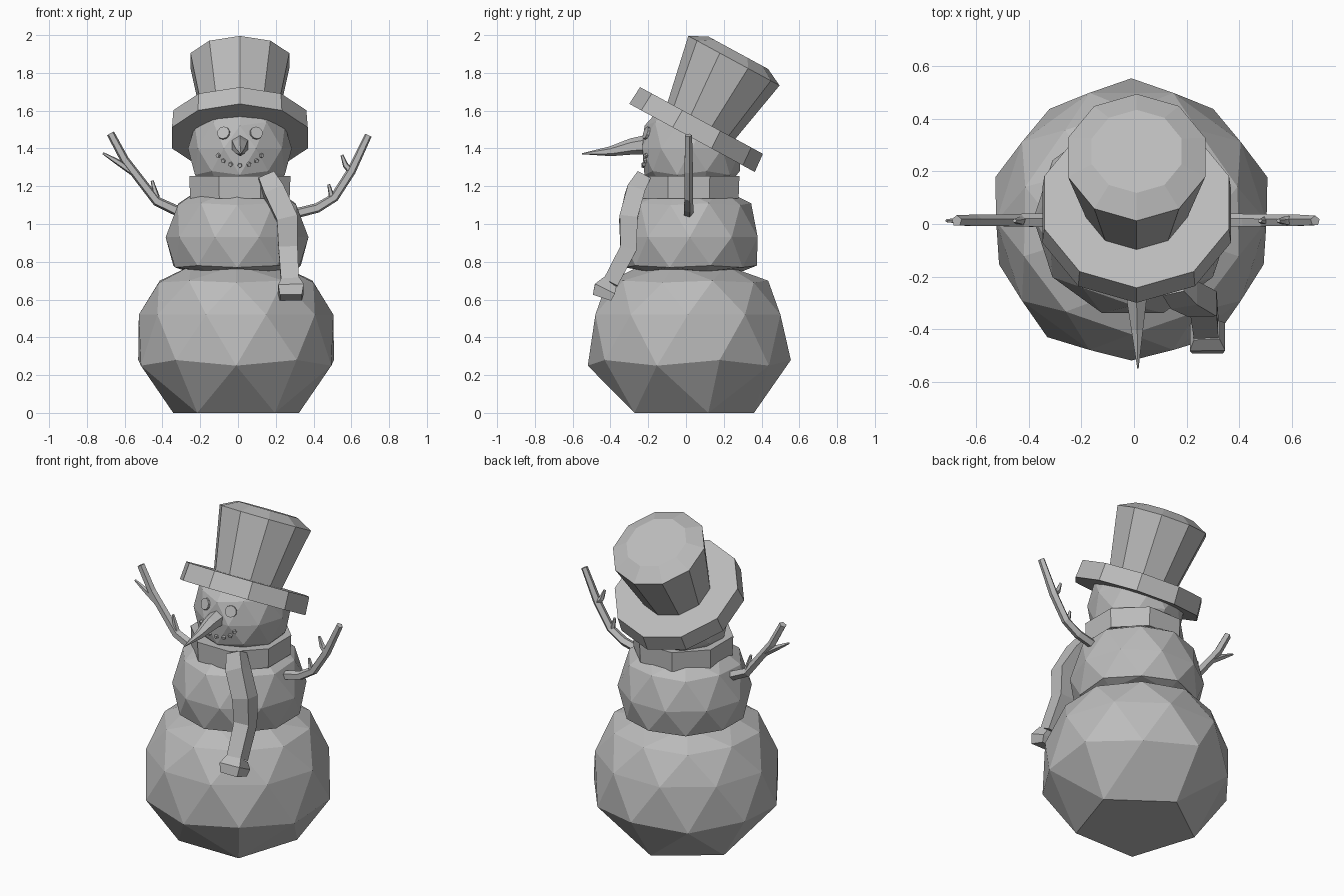
import bpy, bmesh, math
from mathutils import Vector
from mathutils.bvhtree import BVHTree

cube = bpy.data.objects.get("Cube")
if cube:
    bpy.data.objects.remove(cube)

grey = bpy.data.materials.new("plain_grey")
grey.use_nodes = True
colour = (0.5, 0.5, 0.5, 1)
grey.diffuse_color = colour
grey.node_tree.nodes["Principled BSDF"].inputs["Base Color"].default_value = colour


def finish(name, bm):
    """Turn a bmesh into a flat shaded object."""
    bmesh.ops.recalc_face_normals(bm, faces=bm.faces)
    mesh = bpy.data.meshes.new(name)
    bm.to_mesh(mesh)
    bm.free()
    mesh.materials.append(grey)
    obj = bpy.data.objects.new(name, mesh)
    bpy.context.collection.objects.link(obj)
    return obj


def snowball(x, y, rings):
    """Icosphere whose nine vertex levels follow a (height, radius) profile."""
    bm = bmesh.new()
    bmesh.ops.create_icosphere(bm, subdivisions=2, radius=1)
    levels = (-1.0, -0.9, -0.5, -0.4, 0.0, 0.4, 0.5, 0.9, 1.0)
    for v in bm.verts:
        near = min(range(len(levels)), key=lambda i: abs(levels[i] - v.co.z))
        z, r = rings[near]
        flat = Vector((v.co.y, -v.co.x, 0))
        flat = flat.normalized() * r if r else Vector()
        v.co = flat + Vector((x, y, z))
    return bm


def tube(bm, path, sides, ref, phase=0.0, wide=1.0):
    """Sweep a polygon along (point, radius) pairs, with closed ends."""
    pts = [Vector(p) for p, r in path]
    rings = []
    for i, (p, r) in enumerate(path):
        t = (pts[min(i + 1, len(pts) - 1)] - pts[max(i - 1, 0)]).normalized()
        u = Vector(ref)
        u = (u - t * u.dot(t)).normalized()
        w = t.cross(u)
        ring = []
        for k in range(sides):
            a = math.tau * k / sides + phase
            ring.append(bm.verts.new(pts[i] + u * math.cos(a) * r * wide + w * math.sin(a) * r))
        rings.append(ring)
    for a, b in zip(rings, rings[1:]):
        for k in range(sides):
            n = (k + 1) % sides
            bm.faces.new((a[k], a[n], b[n], b[k]))
    bm.faces.new(rings[0])
    bm.faces.new(rings[-1])


def tube_object(name, paths, sides, ref, phase=0.0, wide=1.0):
    bm = bmesh.new()
    for path in paths:
        tube(bm, path, sides, ref, phase, wide)
    return finish(name, bm)


# Body
finish("lower_snowball", snowball(-0.01, 0.01, [
    (0, 0), (0, 0.35), (0.25, 0.53), (0.28, 0.545), (0.52, 0.515),
    (0.69, 0.43), (0.7, 0.425), (0.78, 0.25), (0.79, 0)]))
finish("middle_snowball", snowball(-0.005, 0.02, [
    (0.74, 0), (0.75, 0.28), (0.77, 0.345), (0.78, 0.355), (0.93, 0.378),
    (1.1, 0.33), (1.11, 0.325), (1.19, 0.2), (1.2, 0)]))

# Hat axis, leaning back
lean = math.radians(28.5)
axis = Vector((0, math.sin(lean), math.cos(lean)))
brim_top = Vector((0.01, 0.082, 1.548))

# Head, trimmed inside the brim
bm = snowball(0.01, 0.03, [
    (1.14, 0), (1.16, 0.16), (1.26, 0.25), (1.28, 0.255), (1.4, 0.275),
    (1.52, 0.25), (1.54, 0.24), (1.63, 0.15), (1.66, 0)])
bmesh.ops.bisect_plane(bm, geom=bm.verts[:] + bm.edges[:] + bm.faces[:],
                       plane_co=brim_top - axis * 0.05, plane_no=axis, clear_outer=True)
face_tree = BVHTree.FromBMesh(bm)
finish("head", bm)


def on_face(x, z):
    """Point on the front of the head and its outward direction."""
    hit, normal, *_ = face_tree.ray_cast(Vector((x, -2, z)), Vector((0, 1, 0)))
    return hit, (normal if normal.y < 0 else -normal)


# Hat
front = (0, -1, 0)
for name, profile in (
        ("hat_brim", ((-0.105, 0.378), (0, 0.37))),
        ("hat_crown", ((-0.02, 0.2), (0.36, 0.275), (0.408, 0.18)))):
    tube_object(name, [[(brim_top + axis * h, r) for h, r in profile]], 10, front)

# Eyes
for side, x in (("right", -0.075), ("left", 0.095)):
    hit, normal = on_face(x, 1.48)
    tube_object(side + "_eye", [[(hit - normal * 0.02, 0.036), (hit + normal * 0.012, 0.034)]],
                10, (0, 0, 1))

# Mouth pebbles along a smile
bm = bmesh.new()
for k in range(7):
    a = math.radians(-160 + k * 140 / 6)
    hit, normal = on_face(0.01 + 0.12 * math.cos(a), 1.39 + 0.08 * math.sin(a))
    tube(bm, [(hit - normal * 0.015, 0.016), (hit + normal * 0.012, 0.011)], 5, (0, 0, 1), k)
finish("mouth_pebbles", bm)

# Nose
tube_object("nose", [[((0.01, -0.17, 1.425), 0.055), ((0.01, -0.29, 1.41), 0.043),
                      ((0.012, -0.4, 1.385), 0.026), ((0.015, -0.55, 1.372), 0.003)]], 6, (0, 0, 1))

# Scarf
tube_object("scarf_loop", [[((0.01, 0.015, 1.135), 0.285), ((0.01, 0.015, 1.255), 0.29)]],
            8, front, math.pi / 8)
tube_object("scarf_tail", [[
    ((0.15, -0.23, 1.245), 0.055), ((0.19, -0.27, 1.17), 0.068), ((0.26, -0.305, 1.03), 0.068),
    ((0.265, -0.305, 0.87), 0.062), ((0.275, -0.4, 0.69), 0.058)]],
    4, (1, 0, 0), math.pi / 4, 1.15)
tube_object("scarf_end", [[((0.277, -0.405, 0.69), 0.06), ((0.28, -0.43, 0.655), 0.083),
                           ((0.28, -0.445, 0.61), 0.072)]], 4, (1, 0, 0), math.pi / 4, 1.15)


# Twig arms: each branch is a list of (x, z, radius)
def arm(name, branches):
    paths = [[((x, 0.012, z), r) for x, z, r in b] for b in branches]
    tube_object(name, paths, 5, (0, 1, 0))


arm("right_arm", [
    [(-0.28, 1.05, 0.03), (-0.43, 1.12, 0.027), (-0.5, 1.21, 0.025),
     (-0.6, 1.34, 0.024), (-0.675, 1.48, 0.022)],
    [(-0.55, 1.27, 0.02), (-0.64, 1.33, 0.016), (-0.715, 1.375, 0.006)],
    [(-0.43, 1.14, 0.018), (-0.455, 1.23, 0.008)]])
arm("left_arm", [
    [(0.28, 1.05, 0.028), (0.42, 1.085, 0.027), (0.51, 1.14, 0.025),
     (0.6, 1.28, 0.025), (0.69, 1.47, 0.02)],
    [(0.6, 1.28, 0.02), (0.57, 1.31, 0.016), (0.55, 1.365, 0.008)],
    [(0.5, 1.13, 0.018), (0.48, 1.21, 0.008)]])
